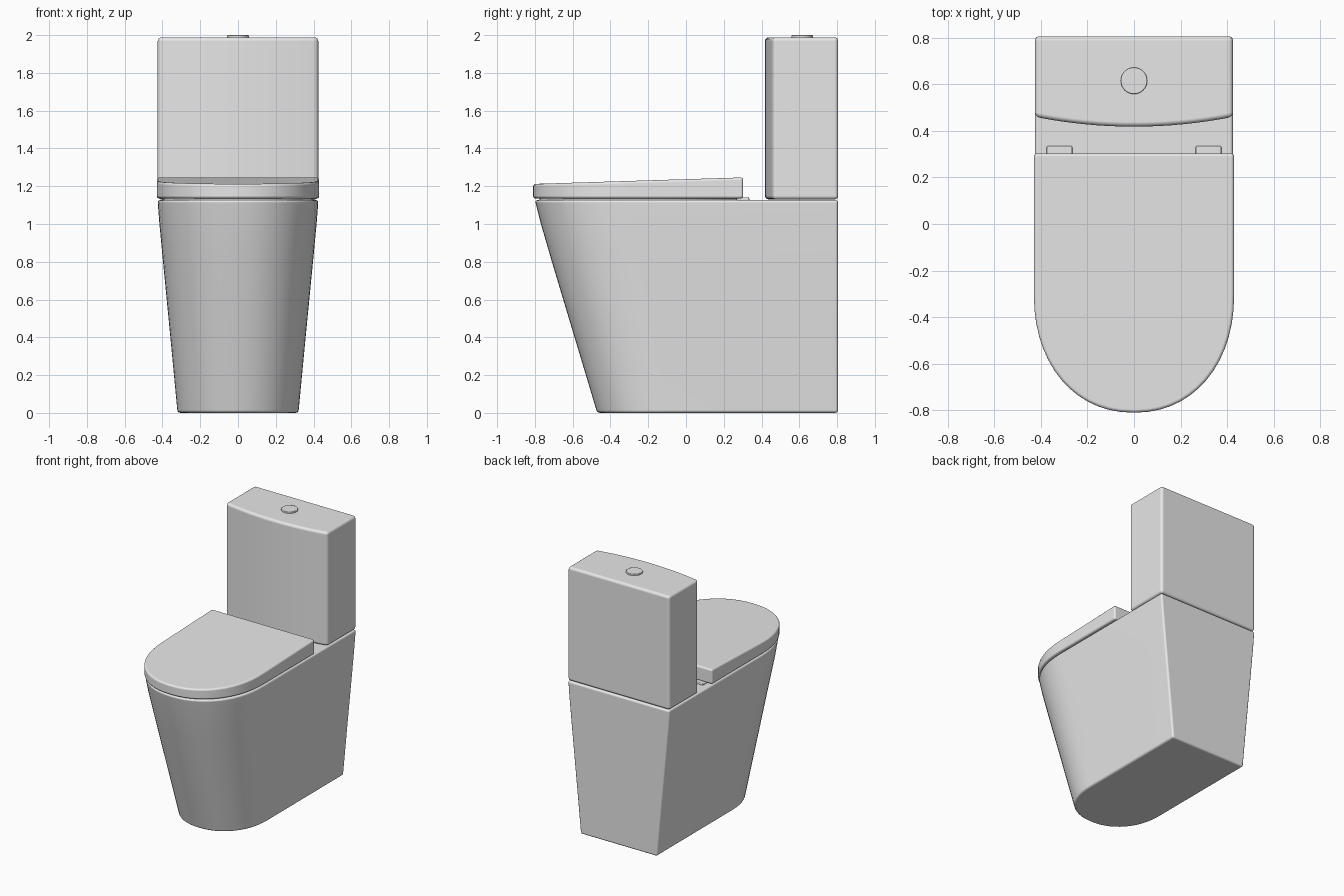
import bpy, bmesh, math

if "Cube" in bpy.data.objects:
    bpy.data.objects.remove(bpy.data.objects["Cube"])

white = bpy.data.materials.new("white_ceramic")
white.diffuse_color = (0.8, 0.8, 0.8, 1)
white.use_nodes = True
white.node_tree.nodes["Principled BSDF"].inputs["Base Color"].default_value = white.diffuse_color


def d_outline(half_w, back, front, bend, n=28, power=2.15):
    """Square back, rounded front that starts curving at y = bend."""
    pts = [(half_w, back)]
    for i in range(n + 1):
        a = math.pi * i / n
        c, s = math.cos(a), math.sin(a)
        x = math.copysign(abs(c) ** (2 / power), c) * half_w
        pts.append((x, bend - (bend - front) * abs(s) ** (2 / power)))
    return pts + [(-half_w, back)]


def loft(name, rings, bevel, segments=3):
    """Skin a stack of equal-length rings of 3D points, cap it and round the edges."""
    bm = bmesh.new()
    loops = [[bm.verts.new(p) for p in ring] for ring in rings]
    n = len(loops[0])
    for lo, hi in zip(loops, loops[1:]):
        for i in range(n):
            bm.faces.new((lo[i], lo[(i + 1) % n], hi[(i + 1) % n], hi[i]))
    bm.faces.new(loops[0])
    bm.faces.new(loops[-1])
    bmesh.ops.recalc_face_normals(bm, faces=bm.faces)
    mesh = bpy.data.meshes.new(name)
    bm.to_mesh(mesh)
    bm.free()
    mesh.materials.append(white)
    mesh.shade_smooth()
    obj = bpy.data.objects.new(name, mesh)
    bpy.context.collection.objects.link(obj)
    if bevel:
        mod = obj.modifiers.new("rounded_edges", "BEVEL")
        mod.width, mod.segments = bevel, segments
        mod.limit_method, mod.angle_limit = "ANGLE", math.radians(40)
        mod.harden_normals = True
    return obj


def flat(outline, z):
    return [(x, y, z) for x, y in outline]


# Tapered pedestal: (z, half width, front y, y where the curve starts)
sections = [(0, 0.32, -0.47, -0.10), (0.4, 0.358, -0.59, -0.17),
            (0.8, 0.397, -0.71, -0.24), (1.0, 0.416, -0.768, -0.28),
            (1.127, 0.426, -0.80, -0.30)]
loft("pedestal", [flat(d_outline(w, 0.805, f, b), z) for z, w, f, b in sections], 0.015)

# Recessed pad closing the gap under the lid
loft("seat_pad", [flat(d_outline(0.40, 0.27, -0.775, -0.30), z) for z in (1.11, 1.15)], 0)

# Seat lid with a top that rises to the back
lid = d_outline(0.43, 0.303, -0.81, -0.30)
loft("seat_lid", [flat(lid, 1.135),
                  [(x, y, 1.212 + (y + 0.81) * 0.031) for x, y in lid]], 0.014)

# Hinges behind the lid
for side, x in (("left", -0.32), ("right", 0.32)):
    box = [(x - 0.055, 0.24), (x + 0.055, 0.24), (x + 0.055, 0.335), (x - 0.055, 0.335)]
    loft(side + "_hinge", [flat(box, z) for z in (1.11, 1.14)], 0.006)

# Cistern with a gently bowed front
bow = [(0.425 * t / 8, 0.418 + 0.042 * (t / 8) ** 2) for t in range(-8, 9)]
tank = bow + [(0.425, 0.806), (-0.425, 0.806)]
loft("cistern", [flat(tank, z) for z in (1.13, 1.988)], 0.02, 4)

# Round flush button
circle = [(0.057 * math.cos(math.tau * i / 32), 0.615 + 0.057 * math.sin(math.tau * i / 32))
          for i in range(32)]
loft("flush_button", [flat(circle, z) for z in (1.97, 2.0)], 0.005)
